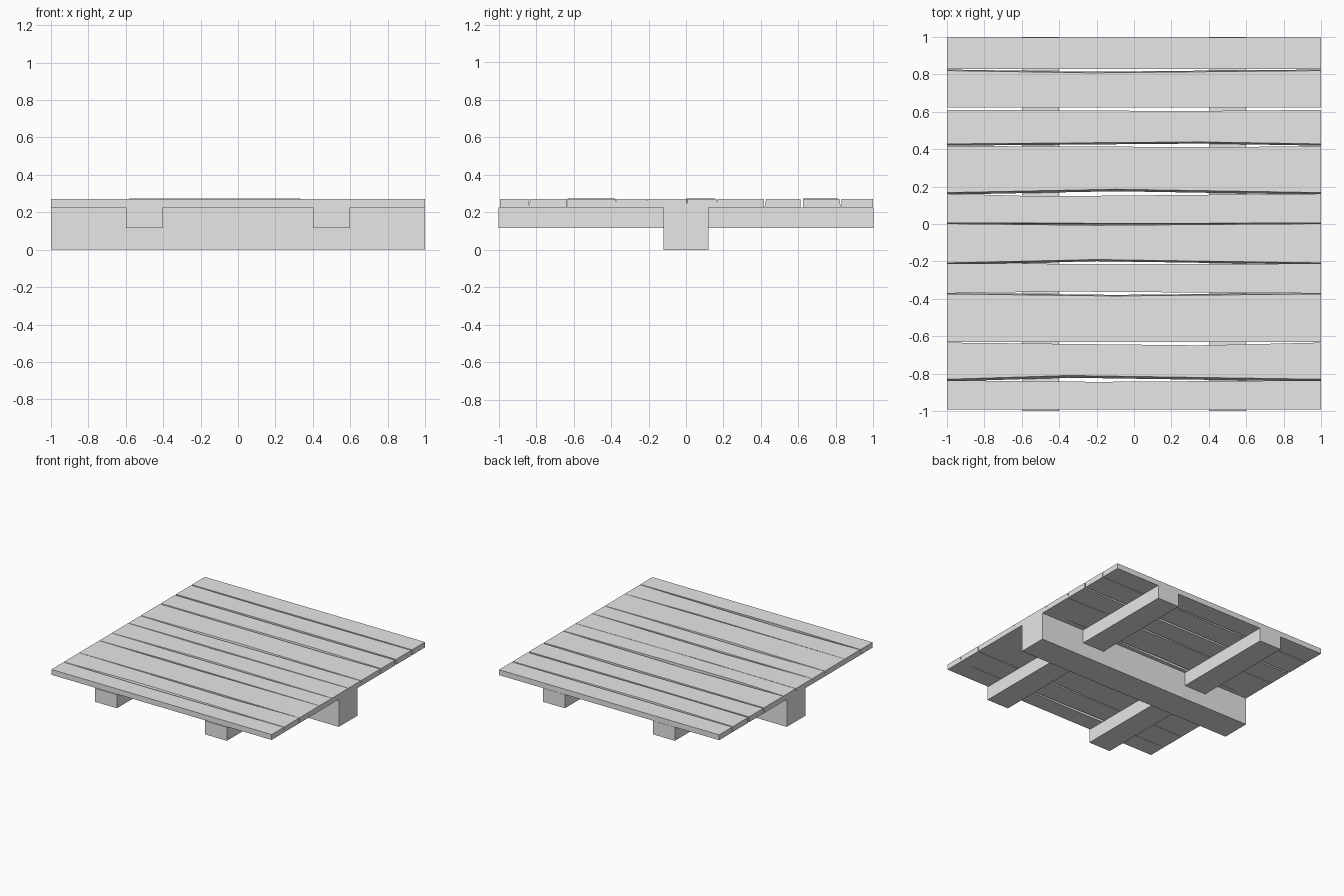
import bpy
import bmesh

default_cube = bpy.data.objects.get("Cube")
if default_cube:
    bpy.data.objects.remove(default_cube, do_unlink=True)

# Single plain grey for all the timber
grey = bpy.data.materials.new("plain_grey")
grey.use_nodes = True
grey.diffuse_color = (0.8, 0.8, 0.8, 1)
grey.node_tree.nodes["Principled BSDF"].inputs["Base Color"].default_value = (0.8, 0.8, 0.8, 1)

UNDERSIDE, SURFACE = 0.226, 0.27


def add_object(name, bm):
    bmesh.ops.recalc_face_normals(bm, faces=bm.faces)
    mesh = bpy.data.meshes.new(name)
    bm.to_mesh(mesh)
    bm.free()
    mesh.materials.append(grey)
    obj = bpy.data.objects.new(name, mesh)
    bpy.context.collection.objects.link(obj)
    return obj


def add_box(name, size, centre):
    bm = bmesh.new()
    bmesh.ops.create_cube(bm, size=1)
    bmesh.ops.scale(bm, vec=size, verts=bm.verts)
    bmesh.ops.translate(bm, vec=centre, verts=bm.verts)
    add_object(name, bm)


def edge_at(edge, x):
    """Position of a worn plank edge: straight at the ends, bent at its kink."""
    y, bow, kink, lean = edge
    reach = (x + 1) / (kink + 1) if x <= kink else (1 - x) / (1 - kink)
    return y + bow * reach


def add_plank(name, front, back, lift):
    """Loft a four-sided section along x between two bent edges."""
    bm = bmesh.new()
    rings = []
    for x in sorted({-1, front[2], back[2], 1}):
        yf, yb = edge_at(front, x), edge_at(back, x)
        top = SURFACE + (lift if abs(x) < 1 else 0)
        section = [(yf + front[3], UNDERSIDE), (yb + back[3], UNDERSIDE), (yb, top), (yf, top)]
        rings.append([bm.verts.new((x, y, z)) for y, z in section])
    for a, b in zip(rings, rings[1:]):
        for i in range(4):
            j = (i + 1) % 4
            bm.faces.new((a[i], a[j], b[j], b[i]))
    bm.faces.new(rings[0])
    bm.faces.new(rings[-1])
    add_object(name, bm)


# Supports: one deep cross beam with two shallower joists running through it
add_box("cross_beam", (2, 0.24, 0.226), (0, 0, 0.113))
for side, name in ((1, "left_joist"), (-1, "right_joist")):
    add_box(name, (0.2, 2, 0.111), (side * 0.5, 0, 0.1705))

# Gaps from back to front: the edge behind each gap, then the edge before it
# (end position, bow, kink along x, lean of the lower corner)
gaps = [
    ((0.83, 0, 0.2, 0), (0.82, -0.012, -0.23, 0.006)),
    ((0.624, 0, -0.3, 0), (0.61, -0.006, 0.3, 0)),
    ((0.428, 0.011, 0.35, -0.009), (0.417, -0.006, 0.5, 0)),
    ((0.168, 0.018, -0.1, -0.011), (0.162, -0.014, -0.5, 0)),
    ((0.006, -0.003, 0.1, -0.004), (0.002, -0.009, -0.2, 0.003)),
    ((-0.208, 0.018, -0.2, -0.009), (-0.211, -0.004, 0.4, 0)),
    ((-0.371, 0.01, -0.4, 0), (-0.374, -0.011, -0.1, 0.006)),
    ((-0.632, 0, 0.2, 0), (-0.634, -0.015, 0.35, 0)),
    ((-0.83, 0.02, -0.35, -0.012), (-0.836, -0.008, -0.2, -0.005)),
]

# Deck planks, each spanning from one gap to the next
back = (0.998, 0, 0, 0)
for number, (front, next_back) in enumerate(gaps + [((-0.992, 0, 0, 0), None)], 1):
    add_plank(f"deck_plank_{number}", front, back, 0.003 if number % 3 == 2 else 0)
    back = next_back
